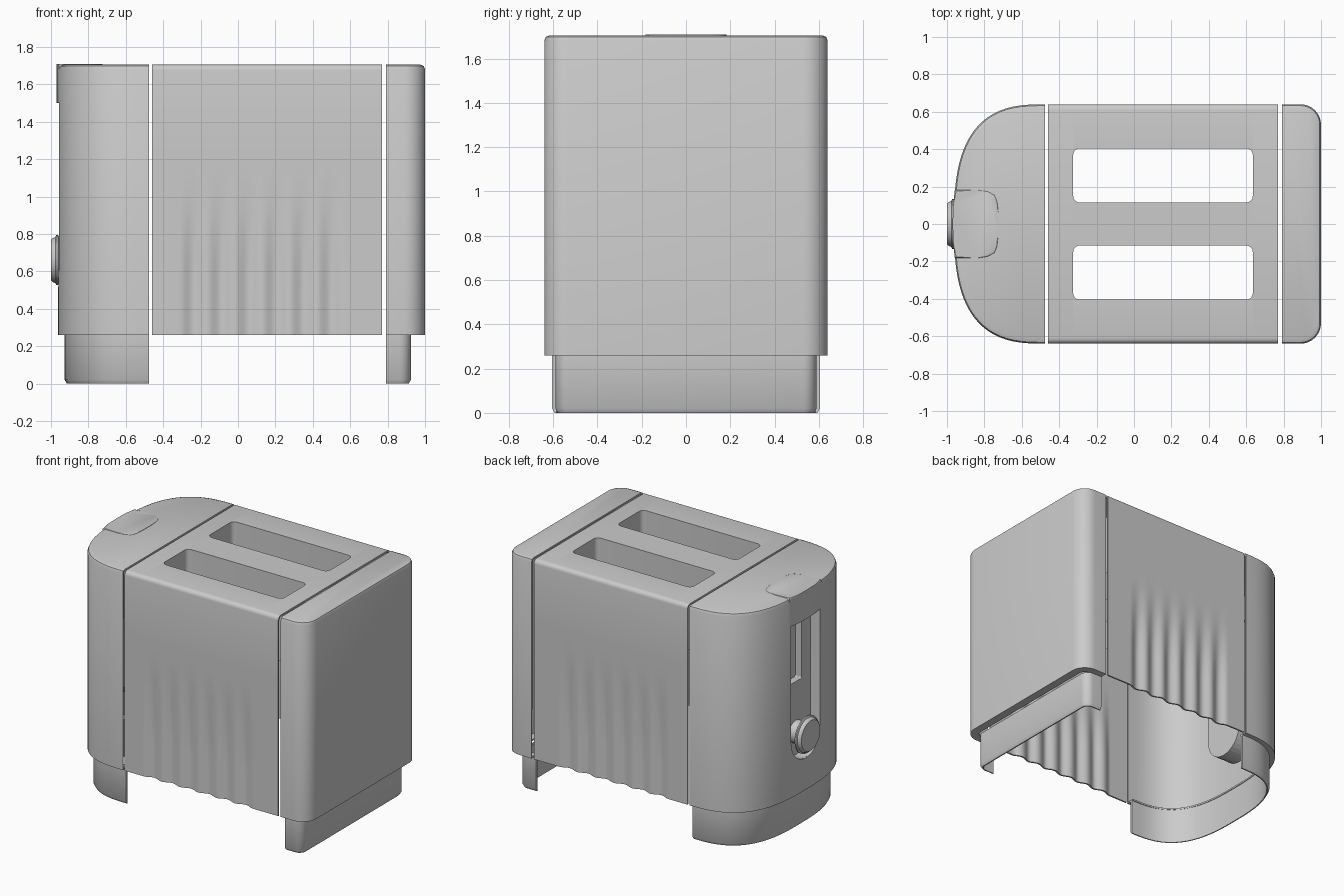
import bpy, bmesh, math
from mathutils import Vector

cube = bpy.data.objects.get("Cube")
if cube:
    bpy.data.objects.remove(cube)

grey = bpy.data.materials.new("light grey plastic")
grey.use_nodes = True
COLOUR = (0.6, 0.6, 0.6, 1)
grey.diffuse_color = COLOUR
grey.node_tree.nodes["Principled BSDF"].inputs["Base Color"].default_value = COLOUR

BASE, TOP, HALF = 0.26, 1.705, 0.64


def finish(name, bm):
    bmesh.ops.recalc_face_normals(bm, faces=bm.faces)
    mesh = bpy.data.meshes.new(name)
    bm.to_mesh(mesh)
    bm.free()
    mesh.materials.append(grey)
    obj = bpy.data.objects.new(name, mesh)
    bpy.context.collection.objects.link(obj)
    return obj


def select(obj):
    bpy.ops.object.select_all(action='DESELECT')
    obj.select_set(True)
    bpy.context.view_layer.objects.active = obj


def smooth(obj, angle=35):
    select(obj)
    bpy.ops.object.shade_smooth_by_angle(angle=math.radians(angle))


def thicken(obj, thickness):
    select(obj)
    mod = obj.modifiers.new("wall", 'SOLIDIFY')
    mod.thickness, mod.offset = thickness, -1
    bpy.ops.object.modifier_apply(modifier=mod.name)


def cut(obj, cutter):
    select(obj)
    mod = obj.modifiers.new("cut", 'BOOLEAN')
    mod.operation, mod.object, mod.solver = 'DIFFERENCE', cutter, 'EXACT'
    bpy.ops.object.modifier_apply(modifier=mod.name)
    bpy.data.objects.remove(cutter)


def prism(name, points, low, high, axis='Z', caps=True, bevel=0):
    """Extrude a flat outline along Z (points are x, y) or X (points are y, z)."""
    bm = bmesh.new()
    place = (lambda p, h: (p[0], p[1], h)) if axis == 'Z' else (lambda p, h: (h, p[0], p[1]))
    a, b = [[bm.verts.new(place(p, h)) for p in points] for h in (low, high)]
    for i in range(len(points)):
        j = (i + 1) % len(points)
        bm.faces.new((a[i], a[j], b[j], b[i]))
    if caps:
        ends = [bm.faces.new(a), bm.faces.new(b)]
        if bevel:
            bmesh.ops.bevel(bm, geom=list({e for f in ends for e in f.edges}),
                            offset=bevel, segments=3, profile=0.5, affect='EDGES')
    return finish(name, bm)


def rounded_rect(x0, x1, y0, y1, r, steps=5):
    corners = ((x1 - r, y1 - r), (x0 + r, y1 - r), (x0 + r, y0 + r), (x1 - r, y0 + r))
    return [(cx + r * math.cos(a), cy + r * math.sin(a))
            for q, (cx, cy) in enumerate(corners)
            for a in [(q + k / steps) * math.pi / 2 for k in range(steps + 1)]]


def bowed_outline(x0, depth, half, n=2.8, steps=40):
    """Open U-shaped outline following a superellipse."""
    pts = []
    for k in range(steps + 1):
        a = -math.pi / 2 + math.pi * k / steps
        c, s = max(math.cos(a), 0), math.sin(a)
        pts.append(Vector((x0 + depth * c ** (2 / n),
                           half * math.copysign(abs(s) ** (2 / n), s))))
    pts[0].x = pts[-1].x = x0
    return pts


def square_outline(x0, x1, half, r, steps=8):
    """Open U-shaped outline with two round corners."""
    side = [Vector((x1 - r + r * math.sin(a), half - r + r * math.cos(a)))
            for a in [k / steps * math.pi / 2 for k in range(steps + 1)]]
    upper = [Vector((x0, half))] + side
    return [Vector((p.x, -p.y)) for p in upper] + upper[::-1]


def inset(path, d):
    out = []
    for i, p in enumerate(path):
        t = path[min(i + 1, len(path) - 1)] - path[max(i - 1, 0)]
        nrm = Vector((-t.y, t.x)).normalized()
        if i in (0, len(path) - 1):
            nrm = Vector((0, 1))
        if nrm.dot(Vector((path[0].x, 0)) - p) < 0:
            nrm = -nrm
        out.append(p + nrm * d)
    return out


def u_shell(name, path, rows, top=False, ends=False):
    """Loft rows of (inset, height) along an open outline."""
    bm = bmesh.new()
    grid = [[bm.verts.new((p.x, p.y, z)) for p in inset(path, d)] for d, z in rows]
    for a, b in zip(grid, grid[1:]):
        for i in range(len(a) - 1):
            bm.faces.new((a[i], a[i + 1], b[i + 1], b[i]))
    if top:
        bm.faces.new(grid[-1])
    if ends:
        for k in (0, -1):
            bm.faces.new([row[k] for row in grid])
    return finish(name, bm)


# End housings: open underneath and toward the body
housing = [(0.06, BASE), (0, BASE), (0, TOP - 0.025), (0.007, TOP - 0.007), (0.025, TOP)]
control_end = u_shell("control_end", bowed_outline(-0.475, -0.487, HALF), housing, top=True)
plain_end = u_shell("plain_end", square_outline(0.79, 1.0, HALF, 0.11), housing, top=True)
for shell in (control_end, plain_end):
    thicken(shell, 0.012)
smooth(plain_end)

# Feet: thin U-shaped skirts
skirt = [(0.02, BASE), (0.02, 0), (0.012, 0), (0, 0.02), (0, BASE)]
smooth(u_shell("control_end_foot", bowed_outline(-0.475, -0.452, 0.605), skirt, ends=True))
smooth(u_shell("plain_end_foot", square_outline(0.79, 0.925, 0.59, 0.06), skirt, ends=True))


# Control recess: rounded at the bottom, hidden by the lever at the top
def recess(w, low, high):
    arc = [math.pi + math.pi * k / 16 for k in range(17)]
    return [(w * math.cos(a), low + w + w * math.sin(a)) for a in arc] + [(w, high), (-w, high)]


cut(control_end, prism("cutter", recess(0.165, 0.49, 1.6), -1.1, -0.8, 'X'))
smooth(control_end)
smooth(prism("recess_wall", recess(0.165, 0.49, 1.6), -0.952, -0.88, 'X', caps=False))
panel = prism("recess_panel", recess(0.166, 0.489, 1.6), -0.88, -0.81, 'X')
cut(panel, prism("cutter", rounded_rect(-0.065, 0.065, 1.02, 1.55, 0.01), -1.0, -0.83, 'X'))

# Lever: a tapered block wrapping over the top edge
half_lever = [(-0.958, 0.183), (-0.84, 0.183), (-0.78, 0.175), (-0.745, 0.155),
              (-0.73, 0.12), (-0.725, 0.06)]
front = [(-0.967, 0.1), (-0.97, 0)]
lever_outline = half_lever + [(x, -y) for x, y in half_lever[::-1]]
lever_outline += [(x, -y) for x, y in front] + [front[0]]
smooth(prism("lever", lever_outline, 1.5, TOP + 0.003, bevel=0.008))

# Browning knob: spindle, flange and raised face
bm = bmesh.new()
profile = [(0.08, -0.87), (0.08, -0.95), (0.125, -0.957), (0.133, -0.963), (0.133, -0.972),
           (0.122, -0.977), (0.118, -0.99), (0.108, -1.0)]
rings = [[bm.verts.new((x, r * math.cos(a), 0.66 + r * math.sin(a)))
          for a in [k * math.tau / 40 for k in range(40)]] for r, x in profile]
for a, b in zip(rings, rings[1:]):
    for i in range(40):
        j = (i + 1) % 40
        bm.faces.new((a[i], a[j], b[j], b[i]))
bm.faces.new(rings[-1])
smooth(finish("browning_knob", bm))

# Body: side, top and side as one sheet, with flutes fading out upward
X0, X1, COLS, ROWS = -0.46, 0.77, 120, 20
section = [(HALF, BASE + (1.25 - BASE) * k / ROWS) for k in range(ROWS + 1)]
section += [(HALF - 0.03 * (1 - math.cos(a)), TOP - 0.03 * (1 - math.sin(a)))
            for a in [k * math.pi / 8 for k in range(5)]]
section = [(-y, z) for y, z in section] + section[::-1]


def flute(x, z):
    if not -0.31 < x < 0.57:
        return 0
    fade = min(max((1.2 - z) / 0.7, 0), 1)
    wave = (1 - math.cos(math.tau * (x + 0.31) / 0.88 * 6)) / 2
    return 0.022 * wave * fade * fade * (3 - 2 * fade)


bm = bmesh.new()
columns = []
for c in range(COLS + 1):
    x = X0 + (X1 - X0) * c / COLS
    columns.append([bm.verts.new((x, y - math.copysign(flute(x, z), y), z)) for y, z in section])
for a, b in zip(columns, columns[1:]):
    for i in range(len(section) - 1):
        bm.faces.new((a[i], a[i + 1], b[i + 1], b[i]))
body = finish("body", bm)
thicken(body, 0.012)

# Bread slots with their inner walls
for name, y0, y1 in (("front_slot", -0.405, -0.115), ("back_slot", 0.115, 0.405)):
    outline = rounded_rect(-0.325, 0.635, y0, y1, 0.035)
    cut(body, prism("cutter", outline, 1.4, 1.9))
    smooth(prism(name + "_wall", outline, 1.25, TOP - 0.004, caps=False))
smooth(body)
